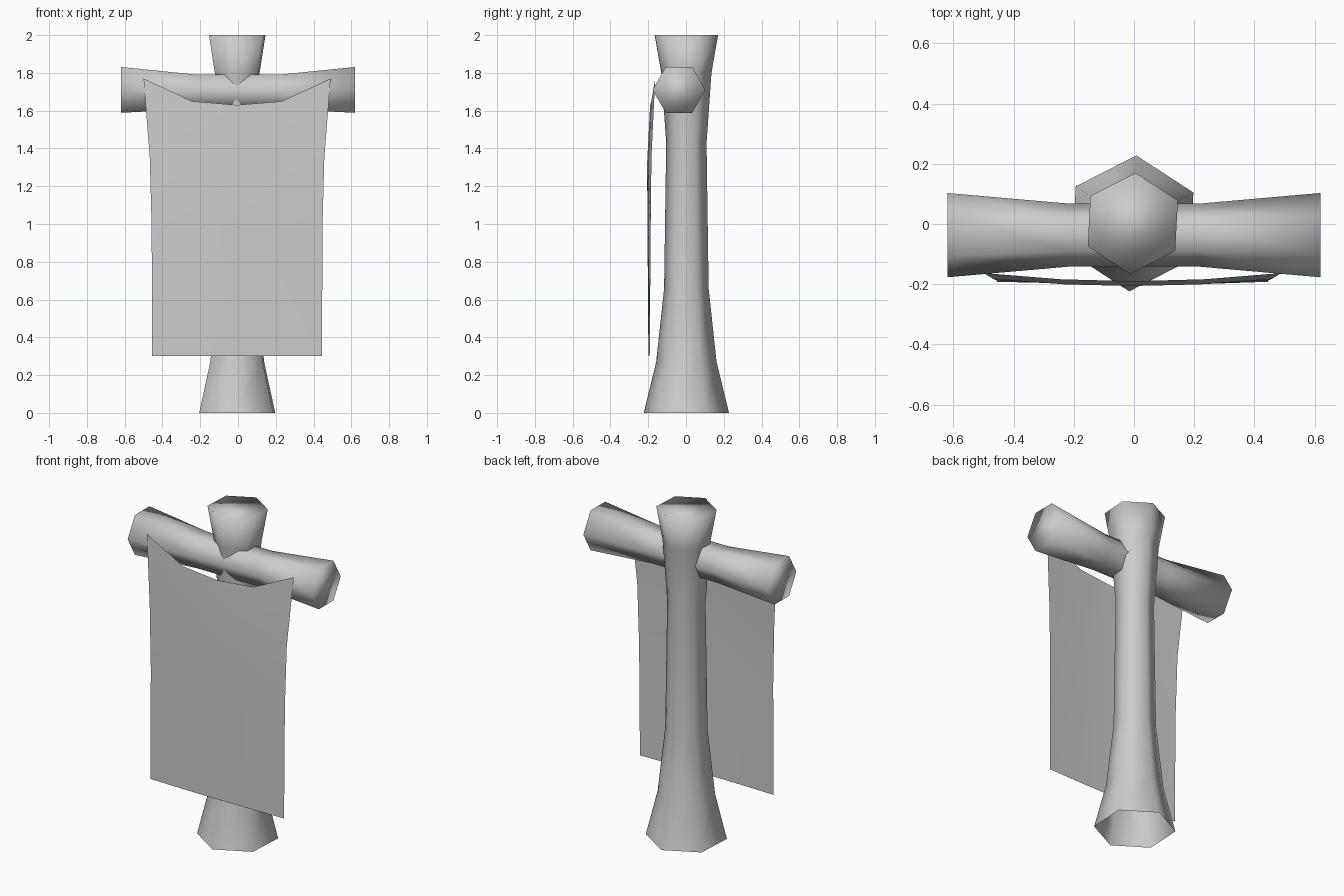
import bpy, bmesh, math
from mathutils import Vector

if "Cube" in bpy.data.objects:
    bpy.data.objects.remove(bpy.data.objects["Cube"])

grey = bpy.data.materials.new("plain grey")
grey.diffuse_color = (0.6, 0.6, 0.6, 1)
grey.use_nodes = True
grey.node_tree.nodes["Principled BSDF"].inputs["Base Color"].default_value = grey.diffuse_color


def finish(name, bm):
    """Turn a bmesh into a smooth-shaded grey object."""
    for f in bm.faces:
        f.smooth = True
    mesh = bpy.data.meshes.new(name)
    bm.to_mesh(mesh)
    bm.free()
    mesh.materials.append(grey)
    obj = bpy.data.objects.new(name, mesh)
    bpy.context.collection.objects.link(obj)
    return obj


def hex_log(name, stations, place, turn, cap_start):
    """Six-sided log lofted through (position, radius) stations."""
    bm = bmesh.new()
    rings = []
    for t, r in stations:
        ring = []
        for i in range(6):
            a = math.radians(turn + 60 * i)
            ring.append(bm.verts.new(place(t, r * math.cos(a), r * math.sin(a))))
        rings.append(ring)
    for a, b in zip(rings, rings[1:]):
        for i in range(6):
            j = (i + 1) % 6
            bm.faces.new((a[i], a[j], b[j], b[i]))
    bm.faces.new(rings[-1])
    if cap_start:
        bm.faces.new(rings[0][::-1])
    return finish(name, bm)


# Upright post, flared at both ends, open underneath
hex_log("post",
        [(0, 0.226), (0.27, 0.16), (0.66, 0.118), (1.43, 0.107), (1.8, 0.133), (2, 0.168)],
        lambda t, u, v: Vector((-0.004, 0.002, t)) + Vector((u, v, 0)), 27, False)

# Crossbar, thinner in the middle
hex_log("crossbar",
        [(-0.62, 0.14), (-0.22, 0.105), (0.22, 0.105), (0.62, 0.14)],
        lambda t, u, v: Vector((t, -0.037 + u, 1.71 - (0.01 if abs(t) < 0.5 else 0) + v)), 0, True)

# Hanging cloth: rows of (edge half width, edge z, quarter z, middle z, edge y, middle y)
rows = [(0.495, 1.77, 1.65, 1.63, -0.163, -0.19),
        (0.462, 1.35, 1.33, 1.32, -0.183, -0.206),
        (0.452, 0.98, 0.98, 0.98, -0.187, -0.204),
        (0.45, 0.30, 0.30, 0.30, -0.192, -0.199)]
bm = bmesh.new()
grid = []
for w, ze, zq, zm, ye, ym in rows:
    row = []
    for s, z in ((-1, ze), (-0.48, zq), (0, zm), (0.48, zq), (1, ze)):
        row.append(bm.verts.new((s * w - 0.005, ym + (ye - ym) * s * s, z)))
    grid.append(row)
for a, b in zip(grid, grid[1:]):
    for i in range(4):
        bm.faces.new((a[i], b[i], b[i + 1], a[i + 1]))
finish("cloth_banner", bm)
